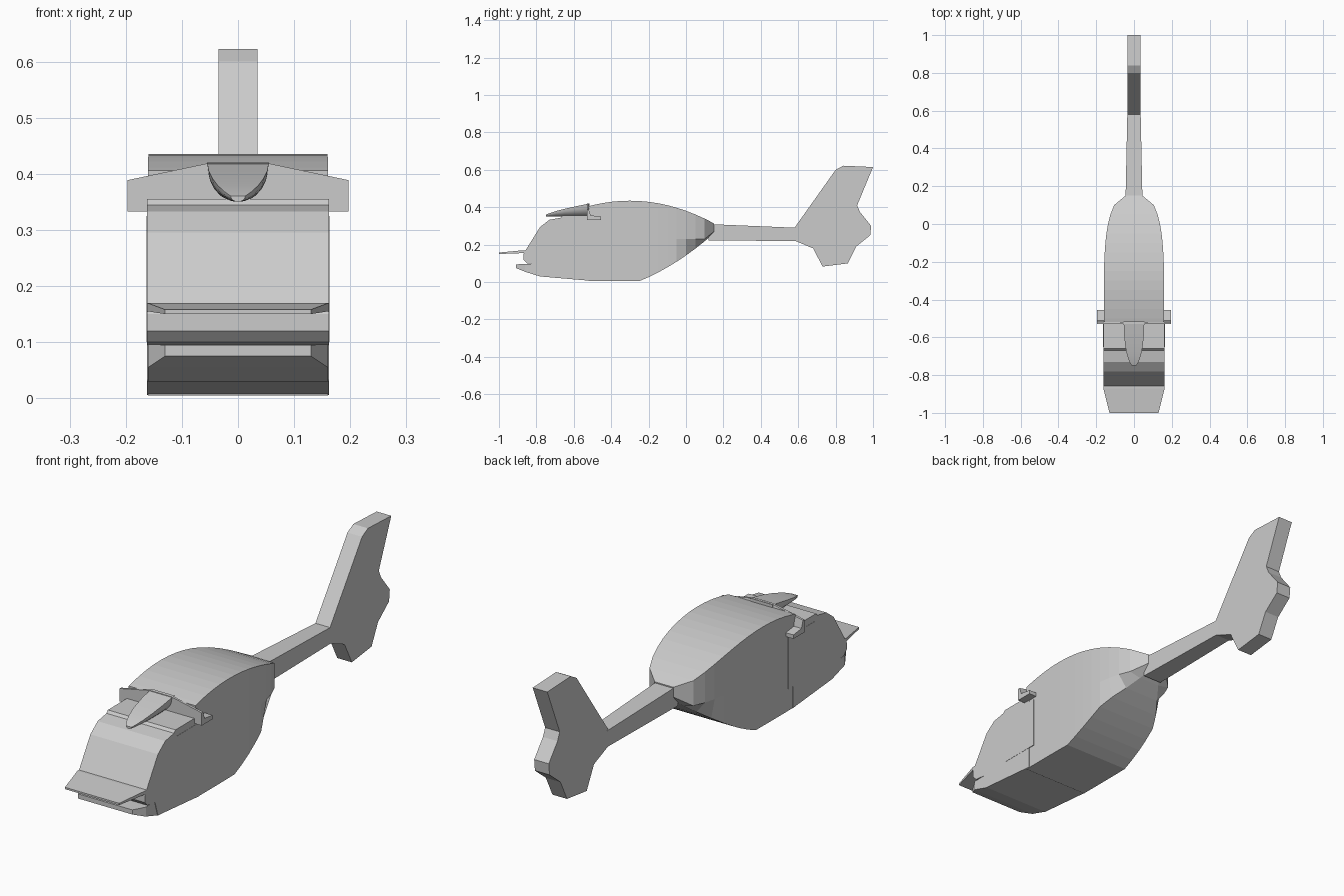
import bpy, bmesh, math

cube = bpy.data.objects.get("Cube")
if cube:
    bpy.data.objects.remove(cube, do_unlink=True)

grey = bpy.data.materials.new("light grey")
grey.use_nodes = True
grey.diffuse_color = (.6, .6, .6, 1)
grey.node_tree.nodes["Principled BSDF"].inputs["Base Color"].default_value = grey.diffuse_color


def loft(name, rings):
    """Skin equal-length rings of points and cap both ends."""
    bm = bmesh.new()
    loops = [[bm.verts.new(point) for point in ring] for ring in rings]
    for first, second in zip(loops, loops[1:]):
        for i in range(len(first)):
            bm.faces.new((first[i - 1], first[i], second[i], second[i - 1]))
    bm.faces.new(loops[0])
    bm.faces.new(loops[-1])
    bmesh.ops.recalc_face_normals(bm, faces=bm.faces)
    mesh = bpy.data.meshes.new(name)
    bm.to_mesh(mesh)
    bm.free()
    mesh.materials.append(grey)
    obj = bpy.data.objects.new(name, mesh)
    bpy.context.collection.objects.link(obj)
    return obj


def slab(name, profile, left, right):
    """Extrude a side profile of (y, z) points across x."""
    return loft(name, [[(x, y, z) for y, z in profile] for x in (left, right)])


def box_ring(y, width, bottom, top):
    """Upright rectangular section."""
    return [(-width, y, bottom), (width, y, bottom), (width, y, top), (-width, y, top)]


def hull_ring(y):
    """Hull section: arched roof line, rising belly, rounded plan narrowing aft."""
    top = .435 - .6 * (y + .3) ** 2
    rise = max(0, y + .25)
    bottom = .005 + .4 * rise + .6 * rise ** 2
    along = (y + .5) / .65
    width = .045 + .115 * math.sqrt(max(0, 1 - along ** 4))
    keel = width * (1 - 4 * max(0, y + .03))
    middle = max(.23, bottom + .01)
    half = [(keel, y, bottom), (width, y, middle), (width, y, top)]
    return half + [(-x, depth, z) for x, depth, z in reversed(half)]


def pod_ring(along, segments=10):
    """Pod section: flat top and half-round underside, growing from a point."""
    width = .055 * math.sqrt(1 - (1 - along) ** 2)
    top = .355 + .065 * along ** .7
    ring = []
    for step in range(segments + 1):
        angle = math.pi * step / segments
        ring.append((width * math.cos(angle), .24 * along - .755,
                     top - (top - .35) * math.sin(angle)))
    return ring


# Cabin with curved windscreen, chin recess and roof lip
cabin_half_width = .162
slab("cabin", [
    (-.5, .355), (-.66, .355), (-.67, .344), (-.73, .333), (-.78, .295),
    (-.87, .15), (-.87, .12), (-.85, .1), (-.8, .095), (-.78, .03), (-.5, .006)],
    -cabin_half_width, cabin_half_width)

# Engine cover and lower hull
loft("main_hull", [hull_ring(y) for y in [-.52] + [.05 * i - .5 for i in range(14)]])

# Tail boom and fin
loft("tail_boom", [box_ring(.12, .045, .222, .31), box_ring(.6, .035, .22, .29)])
fin_half_width = .035
slab("tail_fin", [
    (.58, .29), (.8, .6), (.84, .622), (1, .615), (.915, .41), (.93, .375),
    (.99, .3), (.985, .25), (.91, .19), (.865, .1), (.73, .083), (.68, .18), (.58, .222)],
    -fin_half_width, fin_half_width)

# Nose shelf and chin, both narrowing forward
loft("nose_shelf", [box_ring(-1, .13, .15, .158),
                    box_ring(-.87, cabin_half_width, .155, .17),
                    box_ring(-.84, cabin_half_width, .155, .17)])
loft("chin", [box_ring(-.91, .13, .075, .095),
              box_ring(-.86, .16, .055, .096),
              box_ring(-.78, .16, .03, .096)])


def wing_ring(x):
    """Wing section: thin plate with a raised leading edge, tallest at the middle."""
    front, back, base, crest = -.53, -.455, .333, .43 - .21 * abs(x)
    lip = front + .01
    return [(x, front, base), (x, back, base), (x, back, base + .017),
            (x, lip + .01, base + .024), (x, lip, crest), (x, front, crest)]


# Stub wing across the roof
loft("roof_wing", [wing_ring(x) for x in (-.197, -.05, .05, .197)])

# Pointed roof pod
pod_steps = 6
roof_pod = loft("roof_pod", [pod_ring((i / pod_steps) ** 2) for i in range(1, pod_steps + 1)])
bpy.ops.object.select_all(action='DESELECT')
roof_pod.select_set(True)
bpy.context.view_layer.objects.active = roof_pod
bpy.ops.object.shade_smooth_by_angle(angle=math.radians(30))

# Thin cockpit doors on both sides
door_front, door_back, door_sill, door_head = -.65, -.47, .1, .325
door = [(door_front, door_sill), (door_back, door_sill),
        (door_back, door_head), (door_front, door_head)]
for name, side in (("left_door", 1), ("right_door", -1)):
    slab(name, door, side * (cabin_half_width - .004), side * (cabin_half_width + .001))
